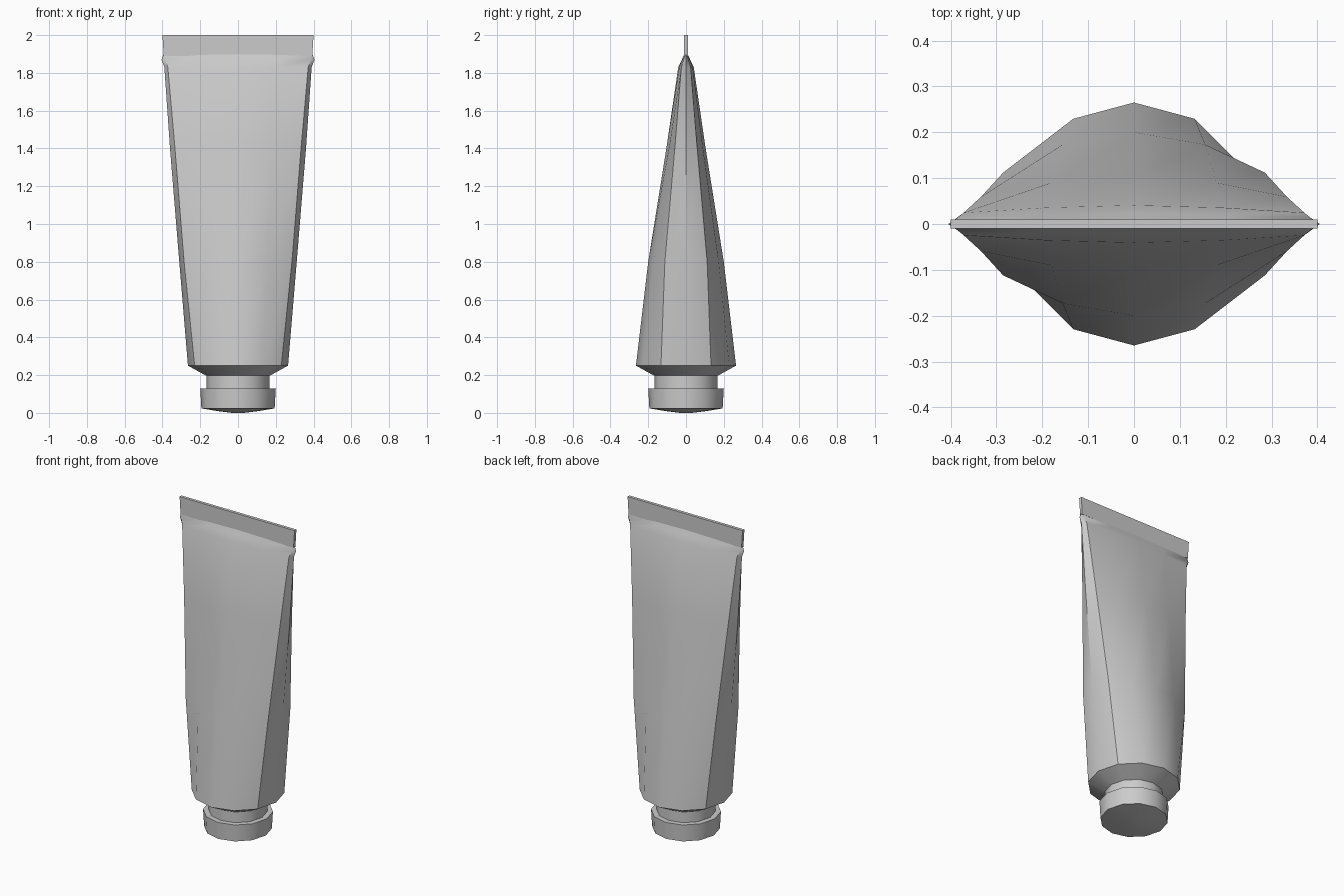
import bpy, bmesh
from math import sin, cos, pi

if "Cube" in bpy.data.objects:
    bpy.data.objects.remove(bpy.data.objects["Cube"])

N = 12


def loft(name, rings, cap_ends=True):
    """Skin a stack of 12-sided rings: (z, x radius, y radius, squareness)."""
    bm = bmesh.new()
    loops = []
    for z, rx, ry, sq in rings:
        loop = []
        for i in range(N):
            c, s = cos(2 * pi * i / N), sin(2 * pi * i / N)
            # squareness pushes the points beside each side seam outwards
            wide = 1 + sq if 0.8 < abs(c) < 0.9 else 1
            tall = 1 + 2 * sq if 0.4 < abs(s) < 0.6 else 1
            loop.append(bm.verts.new((rx * c * wide, ry * s * tall, z)))
        loops.append(loop)
    for a, b in zip(loops, loops[1:]):
        for i in range(N):
            j = (i + 1) % N
            bm.faces.new((a[i], a[j], b[j], b[i]))
    if cap_ends:
        bm.faces.new(loops[0][::-1])
        bm.faces.new(loops[-1])
    bmesh.ops.recalc_face_normals(bm, faces=bm.faces)
    return finish(name, bm)


def finish(name, bm):
    mesh = bpy.data.meshes.new(name)
    bm.to_mesh(mesh)
    bm.free()
    ob = bpy.data.objects.new(name, mesh)
    bpy.context.collection.objects.link(ob)
    bpy.ops.object.select_all(action='DESELECT')
    ob.select_set(True)
    bpy.context.view_layer.objects.active = ob
    bpy.ops.object.shade_smooth_by_angle(angle=0.58)
    return ob


# Tube: neck, shoulder and body flattening towards the seal
loft("tube_body", [
    (0.12, 0.168, 0.168, 0),
    (0.197, 0.168, 0.168, 0),
    (0.25, 0.265, 0.265, 0),
    (0.80, 0.311, 0.20, 0.06),
    (1.40, 0.360, 0.104, 0.07),
    (1.83, 0.390, 0.041, 0.10),
    (1.87, 0.405, 0.022, 0.10),
    (1.90, 0.394, 0.009, 0.12),
])

# Flat crimped seal, slightly wider at the top
bm = bmesh.new()
bmesh.ops.create_cube(bm, size=1)
for v in bm.verts:
    top = v.co.z > 0
    v.co.x *= 0.80 if top else 0.786
    v.co.y *= 0.019
    v.co.z = 2.0 if top else 1.89
finish("crimped_seal", bm)

# Screw cap with a shallow domed base
loft("cap", [
    (0.0, 0.03, 0.03, 0),
    (0.010, 0.11, 0.11, 0),
    (0.024, 0.194, 0.194, 0),
    (0.13, 0.20, 0.20, 0),
])
